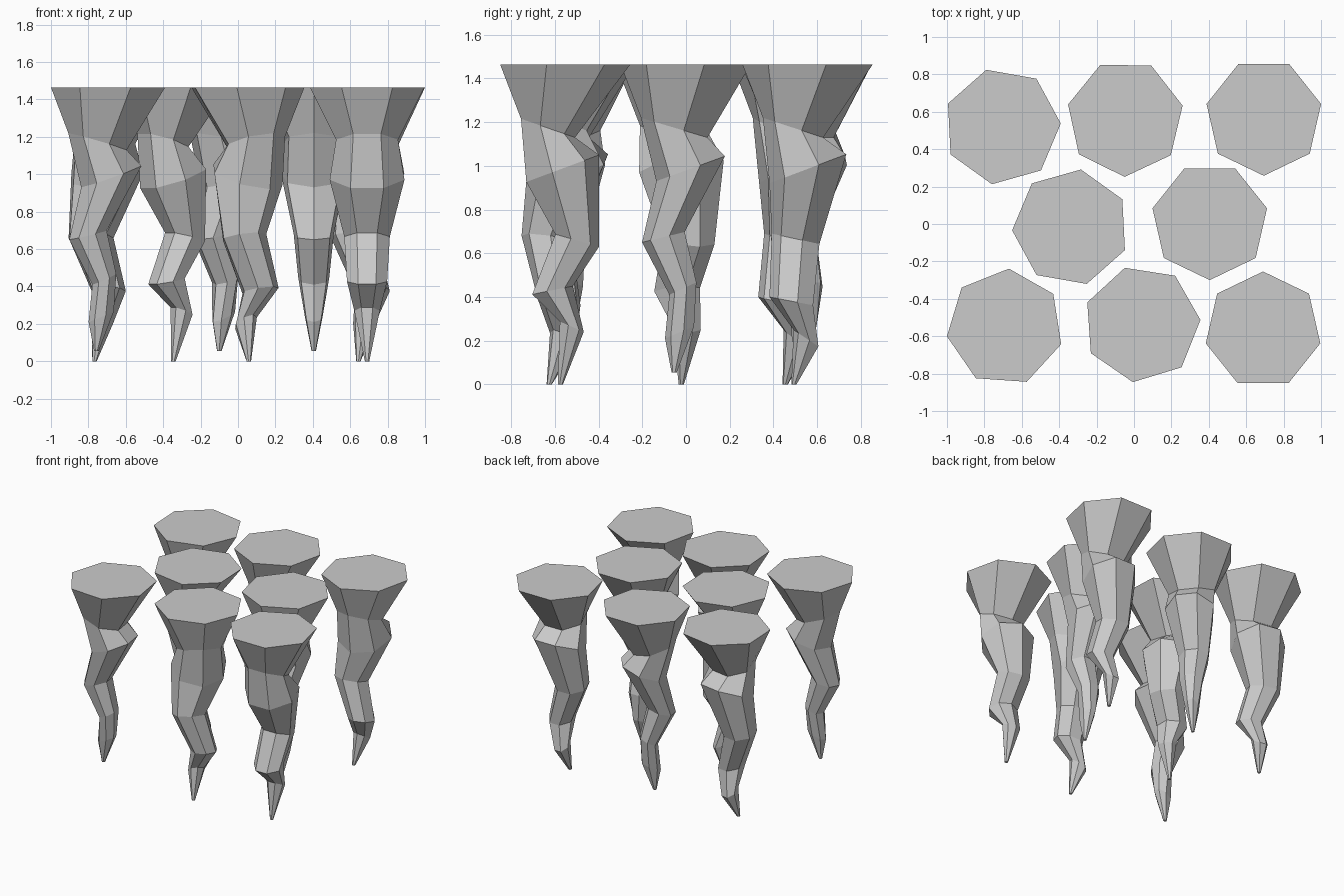
import bpy, bmesh
from math import sin, cos, pi, radians

if "Cube" in bpy.data.objects:
    bpy.data.objects.remove(bpy.data.objects["Cube"])

SIDES = 7
TOP = (-0.314, 1.465, 0.314, 1.465, 0.314, 0)

# Ring sections: front offset, front z, back offset, back z, half width, side shift
SHAPES = {
    "leaning": [TOP,
        (-0.22, 1.22, 0.10, 1.125, 0.17, 0),
        (-0.15, 0.93, 0.18, 1.05, 0.18, 0),
        (-0.215, 0.65, -0.01, 0.70, 0.11, 0),
        (-0.09, 0.41, 0.04, 0.47, 0.085, 0),
        (-0.11, 0.21, 0.03, 0.27, 0.05, 0),
        (-0.08, 0.055, -0.055, 0.055, 0.012, 0)],
    "kinked": [TOP,
        (-0.20, 1.22, 0.06, 1.13, 0.17, 0),
        (-0.18, 0.92, 0.17, 1.05, 0.205, 0),
        (-0.04, 0.69, 0.17, 0.63, 0.125, 0),
        (-0.145, 0.41, 0.05, 0.45, 0.11, 0),
        (-0.015, 0.29, 0.10, 0.24, 0.07, 0),
        (-0.02, 0.0, 0.005, 0.0, 0.012, 0)],
    "curved": [TOP,
        (-0.22, 1.22, 0.07, 1.125, 0.17, 0),
        (-0.19, 0.92, 0.18, 1.06, 0.20, 0),
        (-0.18, 0.69, 0.05, 0.64, 0.125, -0.075),
        (-0.19, 0.40, 0.02, 0.36, 0.095, 0.025),
        (-0.08, 0.25, 0.04, 0.17, 0.06, -0.02),
        (-0.09, 0.0, -0.065, 0.0, 0.012, -0.05)],
}


def stalactite(name, shape, x, y, bulge, start):
    """Loft tilted seven-sided rings; bulge is the heading of the back side."""
    b = radians(bulge)
    ux, uy, rx, ry = cos(b), sin(b), sin(b), -cos(b)
    bm = bmesh.new()
    rings = []
    for f, zf, k, zk, hw, shift in SHAPES[shape]:
        ring = []
        for i in range(SIDES):
            t = start + 2 * pi * i / SIDES
            u = (f + k) / 2 + (k - f) / 2 * cos(t)
            v = shift + hw * sin(t)
            z = (zf + zk) / 2 + (zk - zf) / 2 * cos(t)
            ring.append(bm.verts.new((x + ux * u + rx * v, y + uy * u + ry * v, z)))
        rings.append(ring)
    for a, c in zip(rings, rings[1:]):
        for i in range(SIDES):
            j = (i + 1) % SIDES
            bm.faces.new((a[i], a[j], c[j], c[i]))
    bm.faces.new(rings[0])
    bm.faces.new(rings[-1])
    bmesh.ops.recalc_face_normals(bm, faces=bm.faces)
    me = bpy.data.meshes.new(name)
    bm.to_mesh(me)
    bm.free()
    bpy.context.collection.objects.link(bpy.data.objects.new(name, me))


# Cluster: front row of three, middle pair, back row of three
for name, shape, x, y, bulge, start in (
    ("stalactite_front_left", "leaning", -0.69, -0.552, 8.9, pi),
    ("stalactite_front_middle", "curved", 0.042, -0.535, 132.6, pi),
    ("stalactite_front_right", "kinked", 0.69, -0.568, 90, 0),
    ("stalactite_middle_left", "kinked", -0.338, -0.018, 28.6, 0),
    ("stalactite_middle_right", "leaning", 0.405, 0.014, 90, pi),
    ("stalactite_back_left", "curved", -0.705, 0.522, 80, pi),
    ("stalactite_back_middle", "leaning", -0.047, 0.566, 38, pi),
    ("stalactite_back_right", "curved", 0.694, 0.572, 90, pi),
):
    stalactite(name, shape, x, y, bulge, start)
